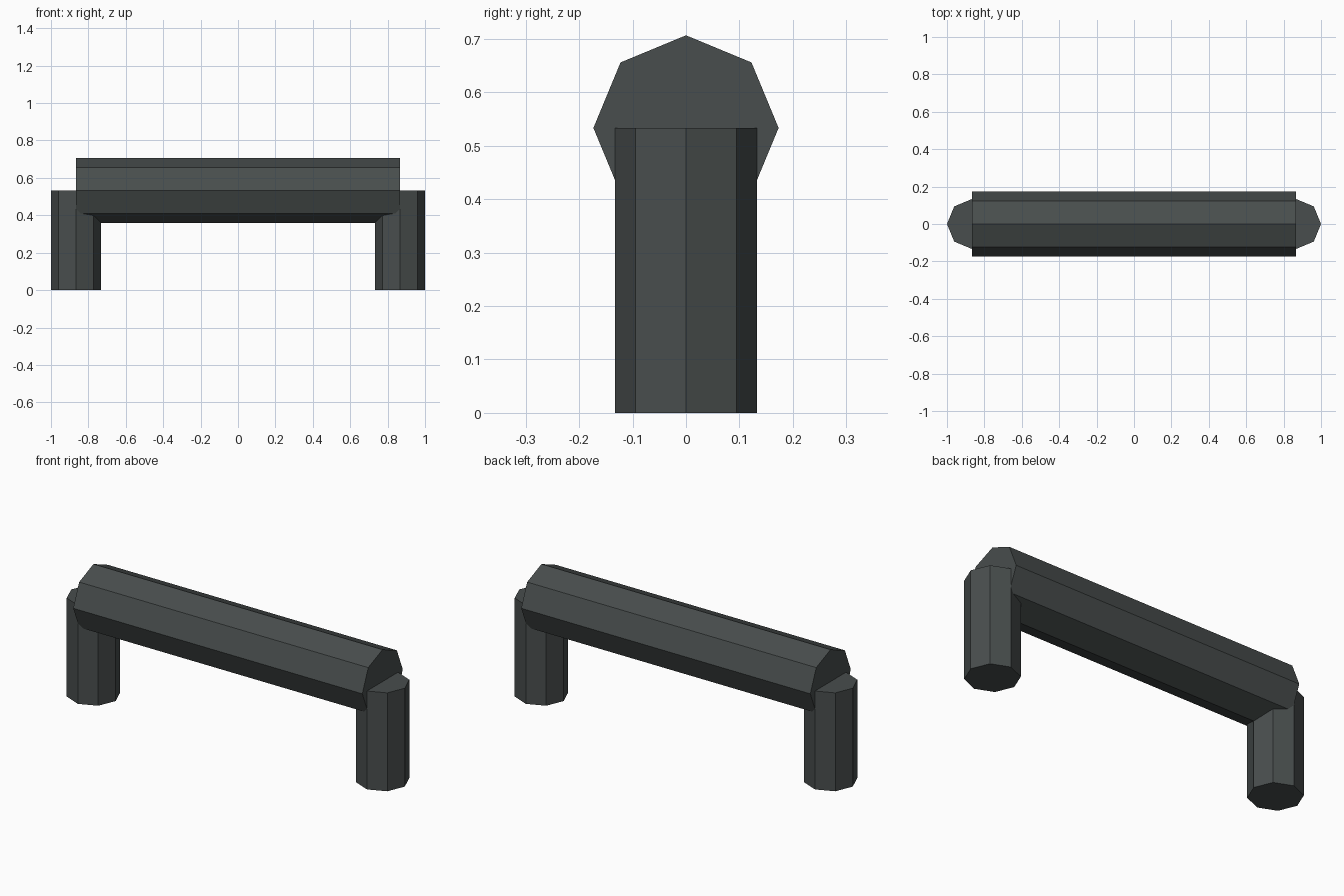
import bpy
from math import pi

if "Cube" in bpy.data.objects:
    bpy.data.objects.remove(bpy.data.objects["Cube"])

LEG_R, BAR_R = 0.1333, 0.1733
LEG_X, BAR_Z = 0.8667, 0.5333

dark = bpy.data.materials.new("dark_metal")
dark.diffuse_color = (0.065, 0.075, 0.074, 1)
dark.use_nodes = True
dark.node_tree.nodes["Principled BSDF"].inputs["Base Color"].default_value = dark.diffuse_color


def octagon_rod(name, radius, length, location, rotation=(0, 0, 0)):
    bpy.ops.mesh.primitive_cylinder_add(
        vertices=8, radius=radius, depth=length, location=location, rotation=rotation)
    rod = bpy.context.object
    rod.name = name
    rod.data.materials.append(dark)
    return rod


# Horizontal grip
octagon_rod("grip_bar", BAR_R, 2 * LEG_X, (0, 0, BAR_Z), (0, pi / 2, 0))

# Upright posts, reaching up to the grip's axis
for side, sign in (("left", -1), ("right", 1)):
    octagon_rod(side + "_post", LEG_R, BAR_Z, (sign * LEG_X, 0, BAR_Z / 2))
